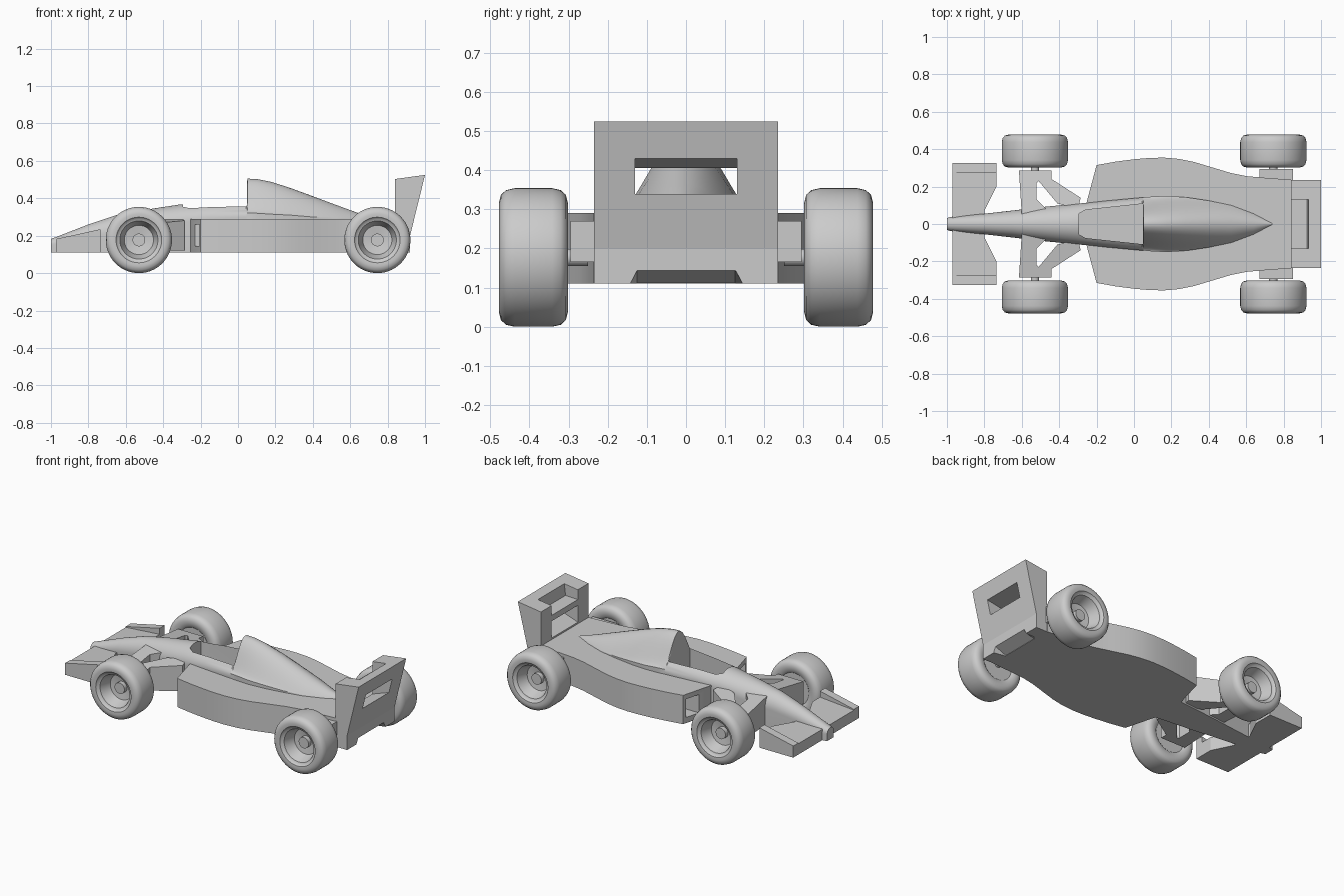
import bpy, bmesh
from math import sin, cos, pi
from mathutils import Vector

if "Cube" in bpy.data.objects:
    bpy.data.objects.remove(bpy.data.objects["Cube"])


def finish(name, bm):
    bmesh.ops.recalc_face_normals(bm, faces=bm.faces)
    mesh = bpy.data.meshes.new(name)
    bm.to_mesh(mesh)
    bm.free()
    obj = bpy.data.objects.new(name, mesh)
    bpy.context.collection.objects.link(obj)
    return obj


def activate(obj):
    bpy.ops.object.select_all(action='DESELECT')
    obj.select_set(True)
    bpy.context.view_layer.objects.active = obj


def smooth(obj, angle=0.6):
    activate(obj)
    bpy.ops.object.shade_smooth_by_angle(angle=angle)


def loft(name, rings):
    bm = bmesh.new()
    rows = [[bm.verts.new(p) for p in ring] for ring in rings]
    n = len(rows[0])
    for a, b in zip(rows, rows[1:]):
        for i in range(n):
            j = (i + 1) % n
            bm.faces.new((a[i], a[j], b[j], b[i]))
    bm.faces.new(rows[0])
    bm.faces.new(rows[-1])
    return finish(name, bm)


def plan_prism(name, outline, low, high):
    """Extrude an xy outline upward; high may be a function of x and y."""
    top = high if callable(high) else lambda x, y: high
    return loft(name, [[(x, y, low) for x, y in outline],
                       [(x, y, top(x, y)) for x, y in outline]])


def side_prism(name, outline, half):
    """Extrude an xz outline across the car."""
    return loft(name, [[(x, s * half, z) for x, z in outline] for s in (-1, 1)])


def both_sides(half_outline):
    return half_outline + [(x, -y) for x, y in reversed(half_outline)]


def cut(obj, cutters):
    activate(obj)
    for c in cutters:
        c.hide_render = True
        mod = obj.modifiers.new("cut", 'BOOLEAN')
        mod.operation = 'DIFFERENCE'
        mod.solver = 'EXACT'
        mod.object = c
        bpy.ops.object.modifier_apply(modifier=mod.name)


def discard(cutters):
    for c in cutters:
        bpy.data.objects.remove(c)


# Fuselage: x, half width, shoulder height, top height, crown exponent
stations = [
    (-1, .032, .15, .183, .8), (-.98, .038, .15, .19, .8),
    (-.8, .055, .19, .26, .9), (-.65, .072, .22, .31, 1),
    (-.5, .09, .24, .338, 1), (-.31, .108, .27, .367, 1),
    (-.15, .124, .29, .378, 1), (.044, .142, .3, .388, 1),
    (.05, .142, .32, .505, 3.6), (.1, .147, .32, .503, 3.4),
    (.18, .15, .315, .487, 3), (.28, .143, .31, .455, 2.6),
    (.4, .125, .3, .411, 2.2), (.52, .1, .295, .366, 2),
    (.64, .055, .29, .322, 1.8), (.74, .003, .288, .292, 1),
]
rings = []
for x, w, base, top, power in stations:
    ring = [(x, -w, .11), (x, w, .11)]
    for i in range(25):
        a = pi * i / 24
        ring.append((x, w * cos(a), base + (top - base) * max(sin(a), 0) ** power))
    rings.append(ring)
fuselage = loft("fuselage", rings)

# Sidepods and floor
pod_edge = [(-.255, .11), (-.2, .315), (-.1, .333), (0, .346), (.08, .353),
            (.16, .355), (.24, .348), (.32, .332), (.42, .302), (.52, .272),
            (.6, .256), (.7, .247), (.84, .237)]
sidepods = plan_prism("sidepods", both_sides(pod_edge), .11, .29)

# Cockpit opening and sidepod inlets
cockpit = plan_prism("cockpit_cutter", both_sides(
    [(-.295, .055), (-.26, .075), (.047, .108)]), .2, .6)
inlets = []
for s in (-1, 1):
    inlets.append(plan_prism("inlet_cutter", [
        (-.3, s * .2), (-.3, s * .295), (-.13, s * .295), (-.13, s * .2)], .145, .26))
cut(fuselage, [cockpit])
cut(sidepods, [cockpit] + inlets)
discard([cockpit] + inlets)
smooth(fuselage)
smooth(sidepods)

# Rear wing with window, upper pocket and diffuser notch
rear_wing = side_prism("rear_wing", [
    (.84, .11), (.84, .503), (1, .525), (.92, .2), (.92, .11)], .235)
window = side_prism("window_cutter", [
    (.8, .3), (.8, .398), (1.1, .452), (1.1, .39), (.955, .34), (.84, .3)], .13)
pocket = side_prism("pocket_cutter", [
    (.8, .44), (.8, .6), (.945, .6), (.925, .445)], .13)
notch = loft("notch_cutter", [
    [(x, -.15, .1), (x, .15, .1), (x, .125, z), (x, -.125, z)]
    for x, z in ((.845, .112), (.93, .148))])
cut(rear_wing, [window, pocket, notch])
discard([window, pocket, notch])

# Front wing and its endplates
plan_prism("front_wing", both_sides(
    [(-.97, .28), (-.735, .28), (-.735, .2), (-.8, .07)]),
    .11, lambda x, y: .178 + .08 * (x + .97))
for s, side in ((1, "left"), (-1, "right")):
    plan_prism("front_endplate_" + side, [
        (-.97, s * .275), (-.97, s * .325), (-.735, s * .325), (-.735, s * .275)],
        .11, lambda x, y: .183 + .22 * (x + .97))

    # Suspension arms
    arm = [(-.6, .05), (-.615, .285), (-.44, .285), (-.44, .24), (-.285, .14),
           (-.3, .08), (-.41, .11), (-.51, .23), (-.52, .22), (-.52, .13), (-.45, .06)]
    plan_prism("front_suspension_" + side, [(x, s * y) for x, y in arm],
               .12, lambda x, y: .29 - .15 * (abs(y) - .08))
    plan_prism("rear_suspension_" + side, [
        (.67, s * .2), (.67, s * .295), (.85, s * .295), (.85, s * .2)], .165, .27)

# Wheels: radius and distance from the centre line
tyre_profile = [
    (0, .315), (.1, .315), (.112, .305), (.14, .302), (.16, .307), (.172, .32),
    (.177, .342), (.177, .438), (.172, .46), (.16, .473), (.14, .478),
    (.122, .476), (.114, .466), (.102, .462), (.098, .45), (.078, .395),
    (.034, .388), (.034, .415), (0, .415)]
axle_profile = [(0, .25), (.022, .25), (.022, .32), (0, .32)]


def lathe(name, profile, x, s):
    bm = bmesh.new()
    center = Vector((x, 0, .177))
    verts = [bm.verts.new(center + Vector((r, s * y, 0))) for r, y in profile]
    edges = [bm.edges.new(pair) for pair in zip(verts, verts[1:])]
    bmesh.ops.spin(bm, geom=verts + edges, cent=center, axis=(0, 1, 0),
                   angle=2 * pi, steps=56)
    bmesh.ops.remove_doubles(bm, verts=bm.verts, dist=.0001)
    smooth(finish(name, bm))


for end, x in (("front", -.53), ("rear", .745)):
    for side, s in (("left", 1), ("right", -1)):
        lathe(f"{end}_wheel_{side}", tyre_profile, x, s)
        lathe(f"{end}_axle_{side}", axle_profile, x, s)
